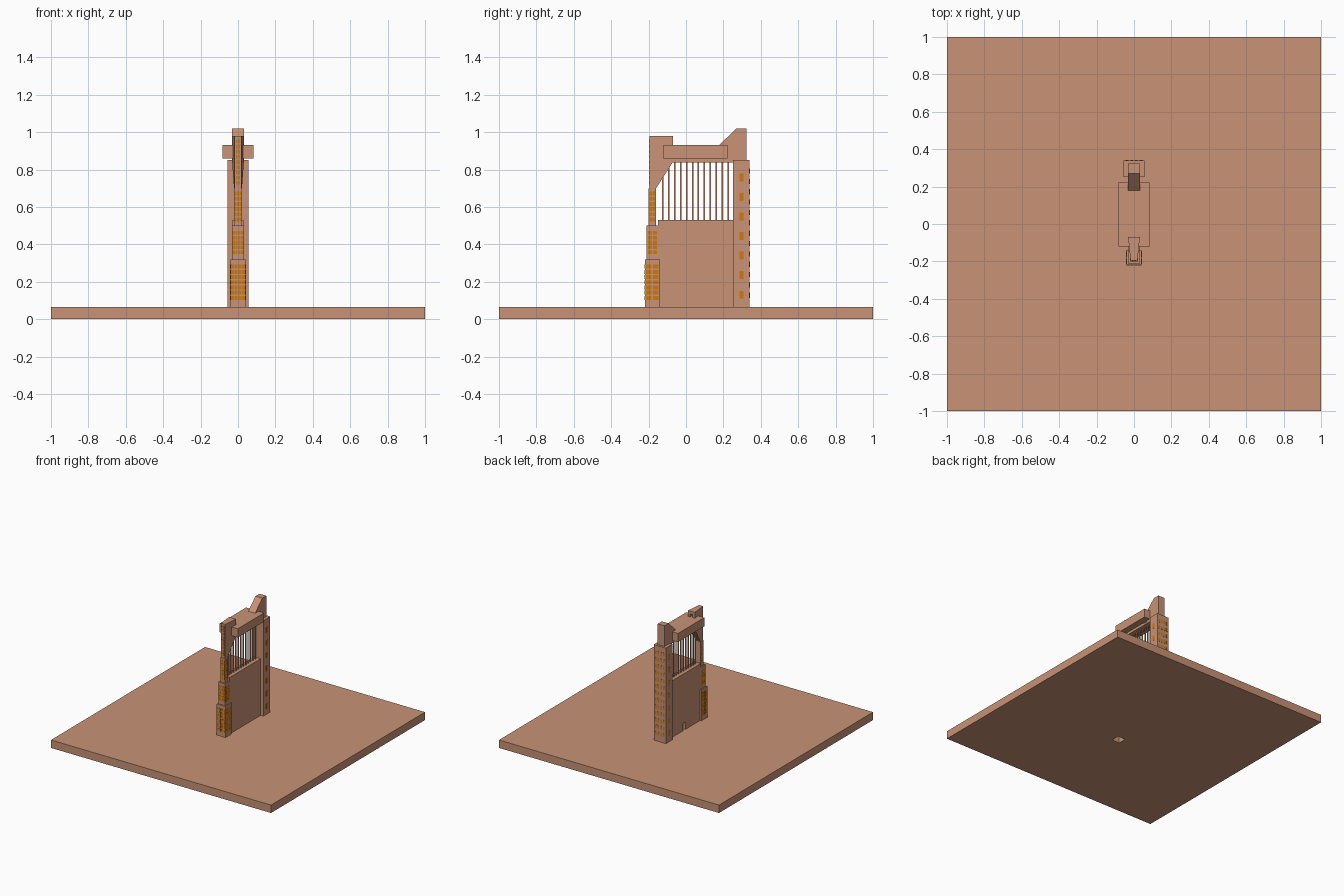
import bpy, bmesh

if "Cube" in bpy.data.objects:
    bpy.data.objects.remove(bpy.data.objects["Cube"])


def material(name, rgb):
    m = bpy.data.materials.new(name)
    m.diffuse_color = (*rgb, 1)
    m.use_nodes = True
    m.node_tree.nodes["Principled BSDF"].inputs["Base Color"].default_value = m.diffuse_color
    return m


CLAY = material("terracotta", (0.58, 0.29, 0.18))
AMBER = material("amber_window", (0.62, 0.19, 0.003))


def finish(name, bm, mat=CLAY):
    bmesh.ops.recalc_face_normals(bm, faces=bm.faces)
    me = bpy.data.meshes.new(name)
    bm.to_mesh(me)
    bm.free()
    me.materials.append(mat)
    ob = bpy.data.objects.new(name, me)
    bpy.context.collection.objects.link(ob)
    return ob


def add_box(bm, x, y, z):
    """Box between (low, high) pairs on each axis."""
    verts = bmesh.ops.create_cube(bm, size=1)["verts"]
    for v in verts:
        v.co = [r[0] if c < 0 else r[1] for c, r in zip(v.co, (x, y, z))]


def box(name, x, y, z):
    bm = bmesh.new()
    add_box(bm, x, y, z)
    return finish(name, bm)


def side_prism(name, profile):
    """Profile of (y, z, half width) points, mirrored over x."""
    bm = bmesh.new()
    left = [bm.verts.new((-w, y, z)) for y, z, w in profile]
    right = [bm.verts.new((w, y, z)) for y, z, w in profile]
    bm.faces.new(left)
    bm.faces.new(right)
    for i in range(len(profile)):
        j = (i + 1) % len(profile)
        bm.faces.new((left[i], left[j], right[j], right[i]))
    return finish(name, bm)


def cut(ob, x, y, z):
    cutter = box("cutter", x, y, z)
    cutter.hide_render = True
    mod = ob.modifiers.new("cut", "BOOLEAN")
    mod.operation, mod.object, mod.solver = "DIFFERENCE", cutter, "EXACT"
    bpy.context.view_layer.objects.active = ob
    bpy.ops.object.modifier_apply(modifier="cut")
    bpy.data.objects.remove(cutter)


def windows(name, axis, at, u, z, cols, rows, fill_u, fill_z):
    """Grid of thin plates on planes x = at or y = at."""
    bm = bmesh.new()
    du, dz = (u[1] - u[0]) / cols, (z[1] - z[0]) / rows
    for a in at:
        t = (a - 0.0015, a + 0.0015)
        for i in range(cols):
            cu = u[0] + (i + 0.5) * du
            ur = (cu - du * fill_u / 2, cu + du * fill_u / 2)
            for k in range(rows):
                cz = z[0] + (k + 0.5) * dz
                zr = (cz - dz * fill_z / 2, cz + dz * fill_z / 2)
                if axis == "x":
                    add_box(bm, t, ur, zr)
                else:
                    add_box(bm, ur, t, zr)
    return finish(name, bm, AMBER)


# Base slab with a square well under the front tower
base = box("base_slab", (-1, 1), (-1, 1), (0, 0.065))
cut(base, (-0.035, 0.035), (-0.215, -0.145), (-0.1, 0.1))

# Stepped front tower with window grids: half width, y range, z range, window z, rows
tiers = [
    ("lower", 0.041, (-0.22, -0.14), (0.065, 0.32), (0.10, 0.295), 4, 7),
    ("middle", 0.031, (-0.21, -0.15), (0.32, 0.50), (0.345, 0.475), 4, 5),
    ("upper", 0.021, (-0.20, -0.16), (0.50, 0.70), (0.52, 0.685), 3, 6),
]
for label, w, y, z, wz, cols, rows in tiers:
    box(f"{label}_tower_tier", (-w, w), y, z)
    windows(f"{label}_tier_front_windows", "y", (y[0],), (-w, w), wz, cols, rows, 0.82, 0.75)
    windows(f"{label}_tier_side_windows", "x", (-w, w), (y[0] + 0.003, y[1] - 0.003),
            wz, 2, rows, 0.8, 0.75)

# Flared head leaning back from the front tower, with a slot in its rear
head = side_prism("tower_head", [(-0.195, 0.70, 0.019), (-0.16, 0.70, 0.021), (-0.07, 0.84, 0.031),
                                 (-0.07, 0.98, 0.031), (-0.195, 0.98, 0.019)])
cut(head, (-0.012, 0.012), (-0.12, 0), (0.925, 0.955))
windows("head_front_windows", "y", (-0.195,), (-0.014, 0.014), (0.715, 0.965), 2, 9, 0.7, 0.7)

# Wall between the towers, with a doorway recess on the left side
wall = box("curtain_wall", (-0.03, 0.03), (-0.15, 0.26), (0.06, 0.53))
cut(wall, (-0.1, 0.01), (0.05, 0.085), (0.0, 0.125))

# Row of thin vertical bars
bm = bmesh.new()
for i in range(12):
    y = -0.123 + i * 0.0316
    add_box(bm, (-0.004, 0.004), (y - 0.004, y + 0.004), (0.525, 0.845))
finish("vertical_bars", bm)

# Bridge between the tower tops
box("bridge_beam", (-0.03, 0.03), (-0.075, 0.26), (0.838, 0.865))
box("bridge_deck", (-0.082, 0.082), (-0.12, 0.222), (0.86, 0.932))

# Back tower, its sloping fin and its windows
box("back_tower", (-0.055, 0.055), (0.252, 0.34), (-0.0, 0.85))
side_prism("sloping_fin", [(0.15, 0.855, 0.031), (0.15, 0.905, 0.031), (0.27, 1.02, 0.031),
                           (0.323, 1.02, 0.031), (0.323, 0.845, 0.031)])
windows("back_tower_side_windows", "x", (-0.055, 0.055), (0.286, 0.308),
        (0.079, 0.81), 1, 7, 0.95, 0.4)
windows("back_tower_rear_windows", "y", (0.34,), (-0.05, 0.05), (0.10, 0.82), 4, 13, 0.55, 0.5)
